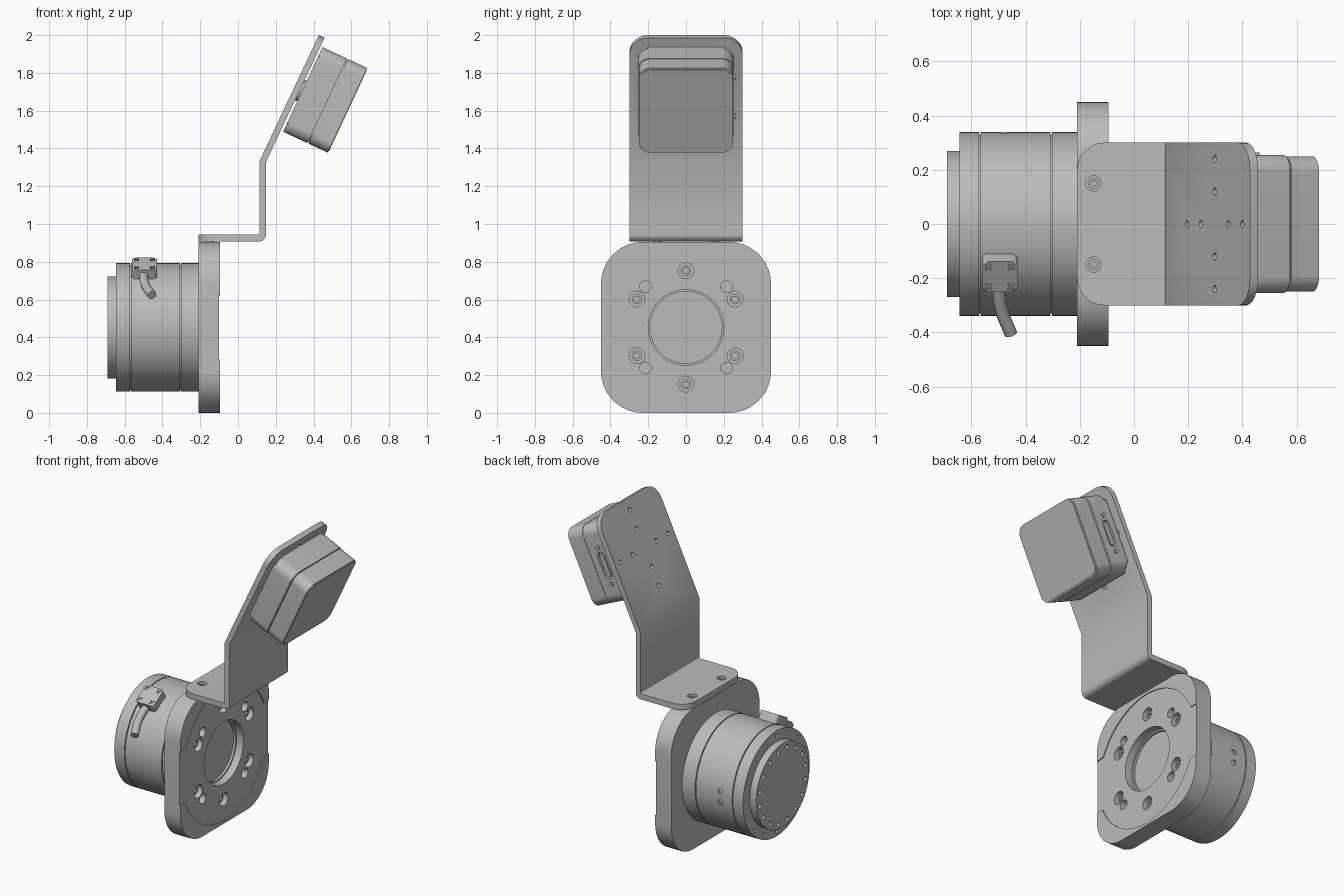
import bpy, bmesh
from math import sin, cos, tan, pi, radians
from mathutils import Vector, Matrix

if "Cube" in bpy.data.objects:
    bpy.data.objects.remove(bpy.data.objects["Cube"])

grey = bpy.data.materials.new("metal grey")
grey.use_nodes = True
GREY = (0.5, 0.5, 0.5, 1)
grey.diffuse_color = GREY
grey.node_tree.nodes["Principled BSDF"].inputs["Base Color"].default_value = GREY


# ---- helpers: outlines, frames, extrusion, cutting
def frame(origin, x, y, z):
    m = Matrix((x, y, z)).transposed().to_4x4()
    m.translation = Vector(origin)
    return m


def circle(r, cx=0, cy=0, n=24):
    return [(cx + r * cos(2 * pi * i / n), cy + r * sin(2 * pi * i / n)) for i in range(n)]


def fillet(points, radii, steps=8):
    out = []
    for i, (p, r) in enumerate(zip(points, radii)):
        p = Vector(p)
        if not r:
            out.append(p)
            continue
        a = (Vector(points[i - 1]) - p).normalized()
        b = (Vector(points[(i + 1) % len(points)]) - p).normalized()
        half = a.angle(b) / 2
        c = p + (a + b).normalized() * r / sin(half)
        va, vb = p + a * r / tan(half) - c, p + b * r / tan(half) - c
        out += [c + va.lerp(vb, k / steps).normalized() * r for k in range(steps + 1)]
    return out


def rounded(w, h, r, cx=0, cy=0):
    corners = [(cx + sx * w / 2, cy + sy * h / 2) for sx, sy in ((1, 1), (-1, 1), (-1, -1), (1, -1))]
    return fillet(corners, [r] * 4)


def finish(name, bm):
    bmesh.ops.recalc_face_normals(bm, faces=bm.faces)
    me = bpy.data.meshes.new(name)
    bm.to_mesh(me)
    bm.free()
    me.materials.append(grey)
    ob = bpy.data.objects.new(name, me)
    bpy.context.collection.objects.link(ob)
    return ob


def build(name, outlines, z0, z1, m, round_edge=None, offset=0):
    """Extrude each outline from z0 to z1 in frame m, rounding the edges chosen."""
    bm = bmesh.new()
    for pts in outlines:
        rings = [[bm.verts.new((x, y, z)) for x, y in pts] for z in (z0, z1)]
        for ring in rings:
            bm.faces.new(ring)
        for i in range(len(pts)):
            bm.faces.new((rings[0][i - 1], rings[0][i], rings[1][i], rings[1][i - 1]))
    if round_edge:
        edges = [e for e in bm.edges if round_edge(e.verts[0].co, e.verts[1].co)]
        bmesh.ops.bevel(bm, geom=edges, offset=offset, segments=6, profile=0.5, affect='EDGES')
    bm.transform(m)
    return finish(name, bm)


def cut(target, outlines, z0, z1, m):
    cutter = build("cutter", outlines, z0, z1, m)
    mod = target.modifiers.new("cut", 'BOOLEAN')
    mod.operation, mod.solver, mod.object = 'DIFFERENCE', 'EXACT', cutter
    bpy.context.view_layer.objects.active = target
    bpy.ops.object.modifier_apply(modifier="cut")
    bpy.data.objects.remove(cutter)


def ring_holes(r, radius, count, start=0.0):
    return [circle(r, radius * cos(start + 2 * pi * i / count),
                   radius * sin(start + 2 * pi * i / count), 16) for i in range(count)]


X, Y, Z = Vector((1, 0, 0)), Vector((0, 1, 0)), Vector((0, 0, 1))
AXIS = 0.4525
along_x = frame((0, 0, AXIS), Y, Z, X)

# ---- mounting plate with side-open shallow recess, centre pocket and bolt holes
plate = build("mounting_plate", [rounded(0.9, 0.905, 0.22)], -0.21, -0.095, along_x)
upper = [(0.435 * cos(radians(a)), 0.435 * sin(radians(a))) for a in range(23, 158, 3)]
recess = upper + [(-0.5, 0.17), (-0.5, -0.17)]
recess += [(-x, -y) for x, y in upper] + [(0.5, -0.17), (0.5, 0.17)]
cut(plate, [recess], -0.101, -0.05, along_x)
cut(plate, [circle(0.2, n=64)], -0.15, -0.05, along_x)
cut(plate, [circle(0.19, n=64)], -0.165, -0.14, along_x)
cut(plate, ring_holes(0.042, 0.3, 6, pi / 2), -0.16, -0.05, along_x)
cut(plate, ring_holes(0.031, 0.304, 4, pi / 4), -0.15, -0.05, along_x)
bolts = build("plate_bolts", ring_holes(0.028, 0.3, 6, pi / 2), -0.17, -0.125, along_x)
cut(bolts, [circle(0.017, 0.3 * cos(a), 0.3 * sin(a), 6)
            for a in [pi / 2 + i * pi / 3 for i in range(6)]], -0.145, -0.1, along_x)

# ---- motor housing: bands separated by thin grooves
for name, r, x0, x1 in (("motor_rear_band", 0.34, -0.302, -0.208),
                        ("motor_body", 0.34, -0.567, -0.308),
                        ("motor_front_band", 0.34, -0.645, -0.573),
                        ("motor_core", 0.33, -0.6, -0.21),
                        ("output_flange", 0.27, -0.69, -0.64)):
    part = build(name, [circle(r, n=96)], x0, x1, along_x)
    if name == "motor_body":
        side = frame((-0.48, 0, AXIS), Z, X, Y)
        cut(part, [circle(0.017, s * 0.035, 0, 16) for s in (-1, 1)], 0.325, 0.4, side)
    elif name == "motor_front_band":
        cut(part, ring_holes(0.011, 0.308, 16), -0.7, -0.615, along_x)
    elif name == "output_flange":
        cut(part, ring_holes(0.014, 0.236, 16, pi / 16), -0.75, -0.66, along_x)

# ---- cable outlet box with cross-head screws, and the cable
tilt = radians(30)
out_dir, side_dir = Vector((0, -sin(tilt), cos(tilt))), Vector((0, cos(tilt), sin(tilt)))
outlet = frame((-0.495, 0, AXIS), X, side_dir, out_dir)
box = build("cable_outlet", [rounded(0.13, 0.13, 0.02)], 0.31, 0.39, outlet,
            lambda a, b: min(a.z, b.z) > 0.38, 0.006)
for turn in (1, -1):
    slots = []
    for cx in (-0.042, 0.042):
        for cy in (-0.042, 0.042):
            slots.append([(cx + (p + turn * q) * 0.7, cy + (turn * p - q) * 0.7)
                          for p, q in ((-.016, -.004), (.016, -.004), (.016, .004), (-.016, .004))])
    cut(box, slots, 0.384, 0.4, outlet)

curve = bpy.data.curves.new("cable_path", 'CURVE')
curve.dimensions, curve.bevel_depth, curve.bevel_resolution = '3D', 0.024, 5
curve.use_fill_caps = True
spline = curve.splines.new('BEZIER')
path = [(-0.5, -0.04, 0.35), (-0.49, -0.16, 0.35), (-0.455, -0.265, 0.35)]
spline.bezier_points.add(len(path) - 1)
for bp, co in zip(spline.bezier_points, path):
    bp.co = Vector((0, 0, AXIS)) + X * co[0] + side_dir * co[1] + out_dir * co[2]
    bp.handle_left_type = bp.handle_right_type = 'AUTO'
temp = bpy.data.objects.new("cable_path", curve)
bpy.context.collection.objects.link(temp)
bm = bmesh.new()
bm.from_mesh(temp.to_mesh())
temp.to_mesh_clear()
bpy.data.objects.remove(temp)
finish("cable", bm)

# ---- bent sheet bracket
lean = radians(25)
up_dir, face_dir = Vector((sin(lean), 0, cos(lean))), Vector((cos(lean), 0, -sin(lean)))
profile = fillet([(-0.21, 0.908), (0.148, 0.908), (0.148, 1.328), (0.458, 1.986),
                  (0.428, 2.0), (0.115, 1.335), (0.115, 0.944), (-0.21, 0.944)],
                 [0, 0.035, 0, 0, 0, 0, 0.008, 0])


def sheet_end(a, b):
    return abs(a.z - b.z) < 1e-5 and (max(a.x, b.x) < -0.2 or min(a.y, b.y) > 1.9)


bracket = build("bracket", [profile], -0.3, 0.3, frame((0, 0, 0), X, Z, -Y), sheet_end, 0.1)
slope = frame((0.116, 0, 1.335), up_dir, -Y, face_dir)
MID = 0.428
holes = []
for d in (-0.24, -0.12, 0.12, 0.24):
    holes += [circle(0.014, MID + d, 0, 16), circle(0.014, MID, d, 16)]
cut(bracket, holes, -0.03, 0.06, slope)
level = frame((0, 0, 0), X, Y, Z)
spots = [(-0.15, -0.15), (-0.15, 0.15)]
cut(bracket, [circle(0.028, *s) for s in spots], 0.88, 0.97, level)
screws = build("bracket_screws", [circle(0.021, *s) for s in spots], 0.9, 0.93, level)
cut(screws, [circle(0.012, *s, 6) for s in spots], 0.92, 0.95, level)

# ---- sensor box on the leaning face: rear shell, seam, front shell, cover
rear = build("sensor_rear_shell", [rounded(0.494, 0.51, 0.06, MID + 0.01)], 0.046, 0.189, slope,
             lambda a, b: max(a.z, b.z) < 0.05, 0.025)
build("sensor_seam", [rounded(0.475, 0.485, 0.055, MID + 0.01)], 0.18, 0.2, slope)
build("sensor_front_shell", [rounded(0.494, 0.5, 0.06, MID + 0.01)], 0.195, 0.307, slope)
build("sensor_cover", [rounded(0.474, 0.48, 0.05, MID + 0.01)], 0.3, 0.311, slope)
build("sensor_spacer", [circle(0.06, MID, 0)], 0.03, 0.06, slope)

# ---- connector on the back side of the sensor box
socket = frame(slope @ Vector((MID, 0, 0.115)), up_dir, face_dir, Y)
cut(rear, [rounded(0.17, 0.055, 0.025)], 0.235, 0.3, socket)
build("connector", [rounded(0.14, 0.032, 0.014)], 0.2, 0.252, socket)
build("connector_screws", [circle(0.014, s * 0.115, 0, 12) for s in (-1, 1)], 0.24, 0.264, socket)

# ---- shading
bpy.ops.object.select_all(action='DESELECT')
for ob in bpy.context.collection.objects:
    if ob.type == 'MESH' and grey.name in ob.data.materials:
        ob.select_set(True)
        bpy.context.view_layer.objects.active = ob
bpy.ops.object.shade_smooth_by_angle(angle=radians(30))
